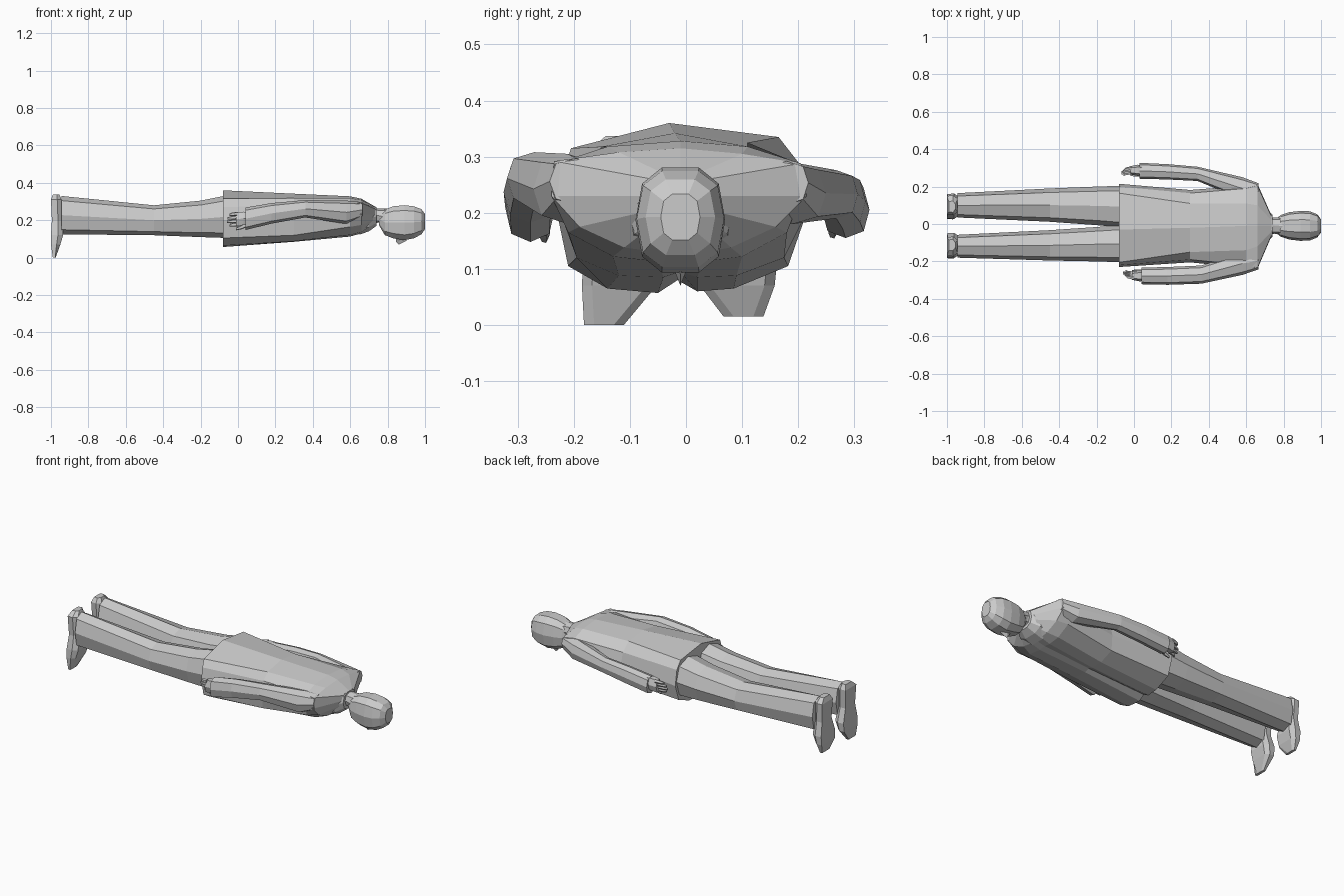
import bpy, bmesh, math

cube = bpy.data.objects.get("Cube")
if cube:
    bpy.data.objects.remove(cube, do_unlink=True)

grey = bpy.data.materials.new("plain grey")
grey.use_nodes = True
COLOUR = (0.6, 0.6, 0.6, 1)
grey.diffuse_color = COLOUR
bsdf = next(n for n in grey.node_tree.nodes if n.type == 'BSDF_PRINCIPLED')
bsdf.inputs["Base Color"].default_value = COLOUR
bsdf.inputs["Roughness"].default_value = 0.8


def loft(name, rings):
    """Skin a list of equal-length rings of 3D points and cap both ends."""
    bm = bmesh.new()
    rows = [[bm.verts.new(p) for p in ring] for ring in rings]
    n = len(rows[0])
    for a, b in zip(rows, rows[1:]):
        for i in range(n):
            bm.faces.new((a[i], a[(i + 1) % n], b[(i + 1) % n], b[i]))
    bm.faces.new(rows[0])
    bm.faces.new(rows[-1])
    bmesh.ops.recalc_face_normals(bm, faces=bm.faces)
    mesh = bpy.data.meshes.new(name)
    bm.to_mesh(mesh)
    bm.free()
    mesh.materials.append(grey)
    ob = bpy.data.objects.new(name, mesh)
    bpy.context.collection.objects.link(ob)
    return ob


def ring(x, y0, y1, z0, z1, n=8, power=0.8):
    """Rounded cross-section at x that fills the given y and z ranges."""
    pts = []
    for i in range(n):
        a = 2 * math.pi * i / n
        c, s = math.cos(a), math.sin(a)
        c = math.copysign(abs(c) ** power, c)
        s = math.copysign(abs(s) ** power, s)
        pts.append((x, (y0 + y1) / 2 + c * (y1 - y0) / 2,
                    (z0 + z1) / 2 + s * (z1 - z0) / 2))
    return pts


def tube(name, sections, n=8, power=0.8):
    return loft(name, [ring(*s, n=n, power=power) for s in sections])


# Jacket body: notch along the underside, closing over the shoulders to the neck
jacket = [
    (-0.08, [(-.03, .36), (.165, .335), (.2, .29), (.215, .2), (.182, .105), (.085, .065), (.02, .06),
             (-.015, .08), (-.05, .057), (-.14, .065), (-.21, .105), (-.23, .2), (-.22, .27), (-.205, .315)]),
    (0.30, [(-.02, .342), (.11, .325), (.165, .28), (.182, .21), (.175, .12), (.09, .088), (.02, .085),
            (-.01, .095), (-.04, .085), (-.12, .088), (-.195, .12), (-.205, .21), (-.19, .28), (-.15, .318)]),
    (0.60, [(-.01, .328), (.11, .318), (.19, .292), (.205, .23), (.18, .165), (.1, .122), (.03, .113),
            (-.01, .118), (-.05, .113), (-.13, .122), (-.21, .165), (-.235, .23), (-.22, .292), (-.14, .318)]),
    (0.66, [(-.01, .315), (.1, .305), (.205, .288), (.215, .23), (.16, .175), (.08, .138), (.03, .13),
            (-.01, .13), (-.05, .13), (-.11, .138), (-.19, .175), (-.24, .23), (-.235, .292), (-.12, .308)]),
    (0.735, [(-.01, .272), (.02, .27), (.04, .26), (.045, .23), (.042, .205), (.03, .185), (.01, .177),
             (-.01, .175), (-.03, .177), (-.05, .185), (-.06, .205), (-.065, .23), (-.06, .26), (-.04, .27)]),
]
loft("jacket", [[(x, y, z) for y, z in pts] for x, pts in jacket])

# Collar and neck
tube("collar", [(.65, -.115, .095, .12, .3), (.70, -.106, .088, .138, .283),
                (.74, -.07, .05, .168, .272)], n=10)
tube("neck", [(.70, -.055, .035, .17, .27), (.75, -.052, .034, .188, .262),
              (.82, -.06, .04, .16, .262)])

# Head with face turned down
tube("head", [(.755, -.045, .025, .17, .24), (.785, -.068, .048, .118, .26), (.83, -.083, .063, .1, .278),
              (.89, -.09, .07, .09, .284), (.94, -.088, .068, .1, .278),
              (.98, -.072, .052, .122, .262), (1.0, -.045, .025, .15, .235)], n=10, power=0.75)
tube("nose", [(.845, -.022, .002, .085, .12), (.86, -.02, .0, .07, .12),
              (.90, -.014, -.006, .09, .12)], n=4, power=1)

# Trouser legs
tube("left_leg", [(-.945, .035, .165, .125, .33), (-.45, .012, .19, .12, .28),
                  (-.2, -.006, .2, .11, .305), (-.05, -.02, .205, .105, .335)])
tube("right_leg", [(-.945, -.18, -.058, .125, .33), (-.45, -.195, -.033, .12, .28),
                   (-.2, -.2, -.016, .11, .305), (-.05, -.205, -.005, .105, .335)])

# Shoes: soles face the end, toes reach the floor; rows are (z, inner, outer, sole x, top x)
shoe = [(.337, .065, .12, -.99, -.955), (.31, .05, .15, -1.0, -.943), (.2, .055, .145, -.995, -.94),
        (.12, .03, .16, -1.0, -.935), (.07, .028, .155, -1.0, -.95), (.005, .07, .135, -.99, -.975)]
for side, m, shift, splay, lift in (("left", 1, 0, 0, .01), ("right", -1, -.02, .25, -.005)):
    rows = []
    for z, a, b, xs, xt in shoe:
        y = shift - splay * max(0, .1 - z)
        z += lift * (z < .01)
        xm, inset = (xs + xt) / 2 + .005, .015
        rows.append([(xs, m * a + y, z), (xs, m * b + y, z), (xm, m * (b + .003) + y, z),
                     (xt, m * (b - inset) + y, z), (xt, m * (a + inset) + y, z), (xm, m * (a - .003) + y, z)])
    loft(side + "_shoe", rows)

# Sleeves: shoulder, upper arm, elbow, cuff
tube("left_sleeve", [(.665, .14, .218, .215, .292), (.58, .13, .25, .18, .29), (.34, .23, .306, .19, .276),
                     (.18, .238, .32, .172, .27), (.03, .242, .327, .155, .256)])
tube("right_sleeve", [(.665, -.243, -.15, .215, .297), (.58, -.272, -.15, .18, .305), (.36, -.319, -.222, .215, .308),
                      (.18, -.325, -.23, .182, .292), (.04, -.322, -.233, .148, .268)])

# Hands: palm, four fingers fanned across it and a thumb on the inner side
for side, m, y, x0, z0 in (("left", 1, .287, 0, .008), ("right", -1, -.277, .01, 0)):
    tube(side + "_palm", [(.06 + x0, y - .025, y + .025, .175 + z0, .245 + z0),
                          (.02 + x0, y - .03, y + .03, .17 + z0, .25 + z0),
                          (-.02 + x0, y - .022, y + .022, .165 + z0, .245 + z0)], n=6)
    for i, tip in enumerate((-.055, -.068, -.066, -.055)):
        z = .178 + .019 * i + z0
        fy = y + m * (i - 1.5) * .008
        sections = [(-.01, fy, .011, z), (-.045, fy - m * .006, .009, z - .003), (tip, fy - m * .014, .006, z - .006)]
        tube(f"{side}_finger_{i + 1}", [(x + x0, c - r, c + r, h - r, h + r) for x, c, r, h in sections], n=5)
    ty = y - m * .025
    tube(side + "_thumb", [(.04 + x0, ty - .01, ty + .01, .165 + z0, .195 + z0),
                           (.01 + x0, ty - .01, ty + .01, .152 + z0, .175 + z0),
                           (-.02 + x0, ty - .006, ty + .006, .146 + z0, .16 + z0)], n=5)
